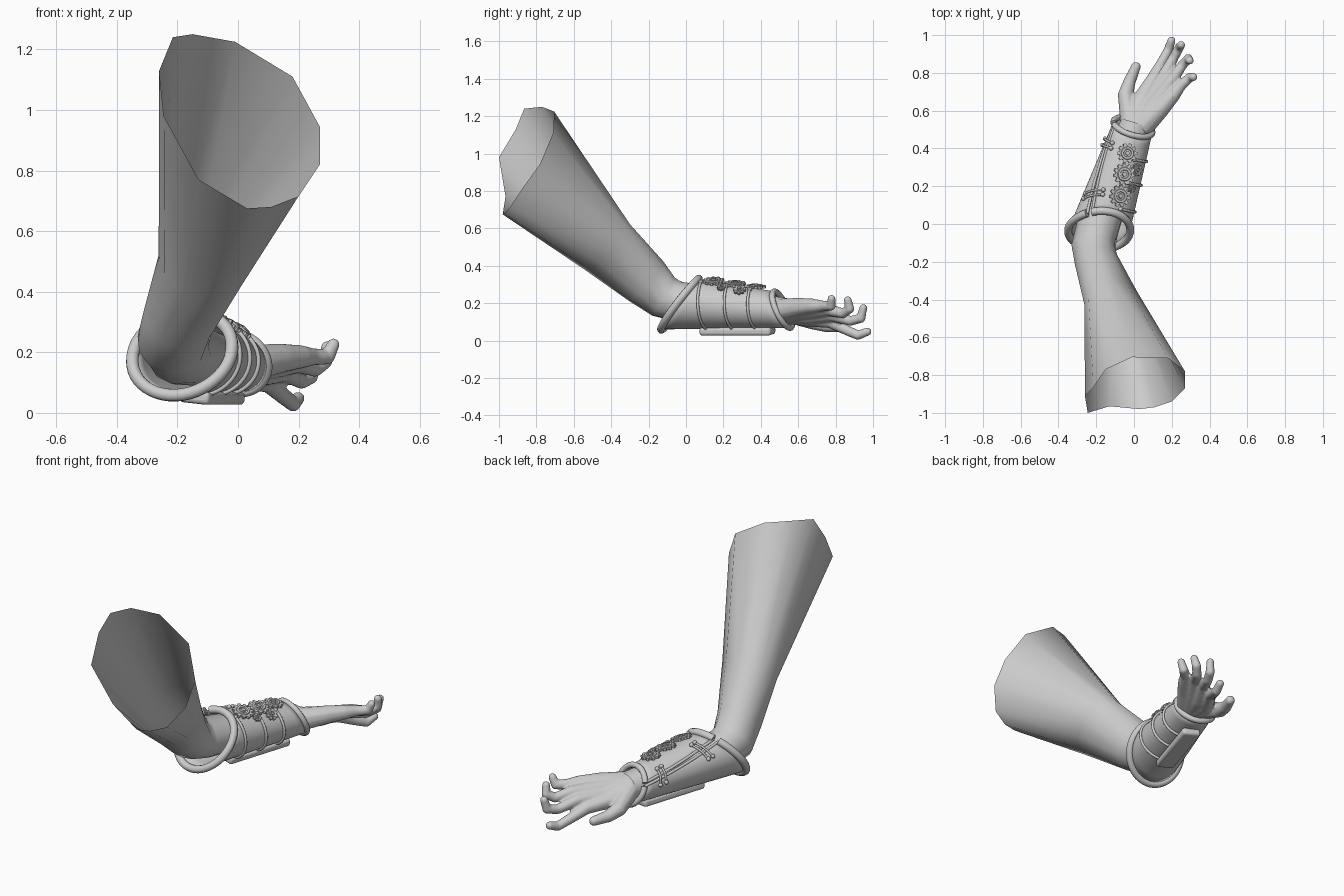
import bpy, bmesh, math
from mathutils import Vector as V
from math import sin, cos, radians, pi

if "Cube" in bpy.data.objects:
    bpy.data.objects.remove(bpy.data.objects["Cube"])


def make(name, verts, faces, angle=40):
    me = bpy.data.meshes.new(name)
    me.from_pydata([tuple(v) for v in verts], [], faces)
    bm = bmesh.new()
    bm.from_mesh(me)
    bmesh.ops.recalc_face_normals(bm, faces=bm.faces)
    bm.to_mesh(me)
    bm.free()
    ob = bpy.data.objects.new(name, me)
    bpy.context.collection.objects.link(ob)
    bpy.ops.object.select_all(action='DESELECT')
    ob.select_set(True)
    bpy.context.view_layer.objects.active = ob
    bpy.ops.object.shade_smooth_by_angle(angle=radians(angle))
    return ob


def loft(name, rings, closed=True, angle=40):
    n = len(rings[0])
    faces = [(i * n + k, i * n + (k + 1) % n, (i + 1) * n + (k + 1) % n, (i + 1) * n + k)
             for i in range(len(rings) - 1) for k in range(n if closed else n - 1)]
    return make(name, [p for r in rings for p in r], faces, angle)


def tube(name, pts, r):
    cu = bpy.data.curves.new(name, 'CURVE')
    cu.dimensions = '3D'
    cu.bevel_depth = r
    cu.bevel_resolution = 3
    cu.use_fill_caps = True
    sp = cu.splines.new('POLY')
    sp.points.add(len(pts) - 1)
    for q, p in zip(sp.points, pts):
        q.co = (*p, 1)
    ob = bpy.data.objects.new(name, cu)
    bpy.context.collection.objects.link(ob)
    return ob


def frame(d):
    d = V(d).normalized()
    u = d.cross(V((0, 0, 1))).normalized()
    return d, u, u.cross(d)


# Arm: open shoulder cut, then rings through the elbow to the wrist
cut = [(-.26, -.91, 1.13), (-.215, -.865, 1.24), (-.15, -.77, 1.25), (-.01, -.705, 1.225),
       (.18, -.71, 1.11), (.27, -.78, .945), (.27, -.87, .82), (.20, -.94, .715),
       (.11, -.97, .68), (.03, -.98, .675), (-.13, -.965, .77), (-.245, -1.0, .98)]
fore = V((.17, .53, -.04))
rings = [[V(p) for p in cut]]
for c, d, ru, rv in [((-.115, -.42, .50), (-.15, .7, -.7), .148, .172),
                     ((-.195, -.21, .315), (-.15, .75, -.66), .118, .14),
                     ((-.215, -.12, .235), (0, .85, -.5), .118, .12),
                     ((-.195, -.03, .205), fore, .115, .112),
                     ((-.08, .3, .175), fore, .095, .09),
                     ((.012, .53, .16), fore, .085, .07)]:
    d, u, v = frame(d)
    rings.append([V(c) + u * ru * cos(radians(200 - 30 * k)) + v * rv * sin(radians(200 - 30 * k))
                  for k in range(12)])
loft("arm", rings, angle=80)

# Hand: chains of balls fused by a remesh (x, y, z, radius)
chains = [
    [(.05, .52, .165, .062), (.14, .61, .18, .05), (.205, .68, .185, .04), (.245, .73, .185, .03),
     (.295, .775, .185, .026), (.315, .778, .225, .022)],
    [(.03, .52, .16, .065), (.12, .65, .16, .048), (.2, .76, .165, .034), (.255, .84, .145, .027),
     (.287, .875, .17, .026), (.295, .865, .217, .022)],
    [(.01, .52, .16, .065), (.08, .65, .135, .048), (.155, .78, .135, .034), (.21, .88, .105, .027),
     (.24, .935, .12, .026), (.25, .948, .175, .022)],
    [(0, .52, .155, .065), (.03, .65, .12, .046), (.1, .77, .1, .034), (.15, .86, .055, .028),
     (.182, .92, .029, .026), (.198, .97, .048, .023)],
    [(-.02, .54, .15, .055), (-.045, .68, .1, .042), (-.025, .75, .078, .034), (.01, .832, .072, .027)]]
bm = bmesh.new()
for ch in chains:
    for a, b in zip(ch, ch[1:]):
        a, b = V(a), V(b)
        n = max(2, int((b - a).xyz.length / .012))
        for i in range(n + 1):
            p = a.lerp(b, i / n)
            s = bmesh.ops.create_icosphere(bm, subdivisions=2, radius=p.w)
            bmesh.ops.translate(bm, verts=s['verts'], vec=p.xyz)
me = bpy.data.meshes.new("hand")
bm.to_mesh(me)
bm.free()
hand = bpy.data.objects.new("hand", me)
bpy.context.collection.objects.link(hand)
m = hand.modifiers.new("fuse", 'REMESH')
m.mode = 'VOXEL'
m.voxel_size = .007
m.use_smooth_shade = True
m = hand.modifiers.new("soften", 'SMOOTH')
m.iterations = 4

# Bracer surface: t along the forearm, th around it (0 right, 90 up)
D, U, W = frame(fore)


def surf(t, th, off=0):
    th = radians(th)
    return (V((-.17, 0, .2)) + fore * t + U * (.148 - .048 * t + off) * cos(th)
            + W * (.133 - .046 * t + off) * sin(th))


def slant(s, th):
    a = radians(th)
    t0 = -.06 + .17 * sin(a) + .06 * cos(a)
    t1 = .97 - .09 * sin(a)
    return t0 + s * (t1 - t0)


def seam(s, f):  # angle for fraction f of the way round from the split
    return 122 + 36 * s + 5 + 350 * f


def on(s, f, off=0):
    th = seam(s, f)
    return surf(slant(s, th), th, off)


N = 48
shell = loft("bracer", [[on(i / 10, k / N) for k in range(N + 1)] for i in range(11)], closed=False)
m = shell.modifiers.new("thickness", 'SOLIDIFY')
m.thickness = .012
m.offset = 0
tube("elbow_rim", [on(0, k / N, .008) for k in range(N + 1)], .021)
tube("wrist_rim", [on(1, k / N, .006) for k in range(N + 1)], .016)
for f in (0, 1):
    tube("split_edge", [on(i / 10, f, .004) for i in range(11)], .008)


def gear(name, t, th, r, teeth, off):
    # toothed disc with a raised ring and a centre bolt
    c = surf(t, th, off)
    q = (surf(t, th, off + .05) - c).to_track_quat('Z', 'Y')
    prof = []
    for k in range(teeth):
        for da, rr in ((-.36, .8), (-.2, 1), (.2, 1), (.36, .8)):
            a = 2 * pi * (k + da) / teeth
            prof.append(V((cos(a) * rr * r, sin(a) * rr * r, 0)))
    n = len(prof)
    layers = []
    for k, z in ((1, -.007), (1, .006), (.65, .006), (.6, .011), (.4, .011), (.36, .005),
                 (.22, .005), (.2, .014)):
        ring = []
        for p in prof:
            v = p * k if k == 1 else p.normalized() * r * k
            ring.append(c + q @ (v + V((0, 0, z))))
        layers.append(ring)
    verts = [p for l in layers for p in l]
    faces = [(i * n + k, i * n + (k + 1) % n, (i + 1) * n + (k + 1) % n, (i + 1) * n + k)
             for i in range(len(layers) - 1) for k in range(n)]
    faces += [tuple(range(n)), tuple(range((len(layers) - 1) * n, len(layers) * n))]
    make(name, verts, faces, 30)


for t, th, r, teeth in [(.70, 84, .053, 10), (.50, 77, .058, 11), (.29, 72, .058, 11),
                        (.58, 50, .034, 8), (.40, 50, .024, 8)]:
    gear("gear", t, th, r, teeth, .018)

# Cables round the outer side, with end studs
def stud(name, p, r):
    bpy.ops.mesh.primitive_uv_sphere_add(segments=12, ring_count=8, radius=r, location=p)
    bpy.context.object.name = name
    bpy.ops.object.shade_smooth()


for t in (.19, .45, .68):
    pts = [surf(t + .0005 * (30 - a), a, .011) for a in range(62, -96, -6)]
    tube("cable", pts, .0075)
    stud("cable_stud", pts[0], .012)

# Hinges bridging the split
for s in (.24, .8):
    for ds in (-.03, .03):
        tube("hinge_pin", [on(s + ds, .05, .012), on(s + ds, 0, .016),
                           on(s + ds, 1, .016), on(s + ds, .95, .012)], .006)
        for f in (.05, .95):
            stud("hinge_stud", on(s + ds, f, .012), .012)

# Flat case under the forearm
bpy.ops.mesh.primitive_cube_add(size=1, location=(-.085, .275, .052))
case = bpy.context.object
case.name = "under_case"
case.scale = (.105, .4, .042)
case.rotation_euler = (0, radians(6), -math.atan2(.17, .53))
bpy.ops.object.transform_apply(location=False, rotation=False, scale=True)
m = case.modifiers.new("round", 'BEVEL')
m.width = .014
m.segments = 3
bpy.ops.object.shade_smooth_by_angle(angle=radians(40))
